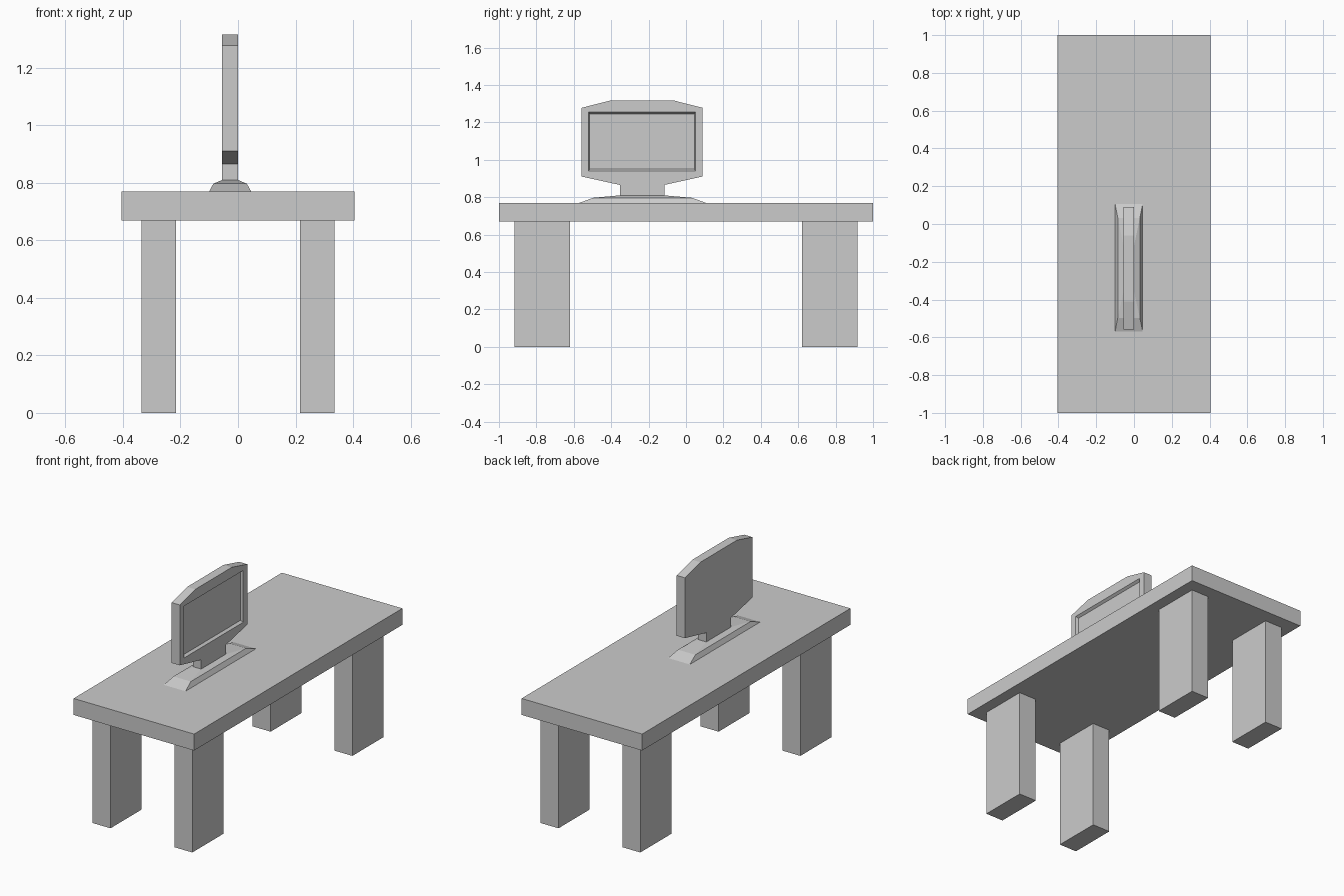
import bpy, bmesh

if "Cube" in bpy.data.objects:
    bpy.data.objects.remove(bpy.data.objects["Cube"])


def loft(name, rings):
    """Closed solid through matching rings of points, capped at both ends."""
    bm = bmesh.new()
    loops = [[bm.verts.new(p) for p in ring] for ring in rings]
    n = len(loops[0])
    for a, b in zip(loops, loops[1:]):
        for i in range(n):
            j = (i + 1) % n
            bm.faces.new((a[i], a[j], b[j], b[i]))
    bm.faces.new(loops[0][::-1])
    bm.faces.new(loops[-1])
    bmesh.ops.recalc_face_normals(bm, faces=bm.faces)
    mesh = bpy.data.meshes.new(name)
    bm.to_mesh(mesh)
    bm.free()
    obj = bpy.data.objects.new(name, mesh)
    bpy.context.collection.objects.link(obj)
    return obj


def rect(a0, a1, b0, b1):
    return [(a0, b0), (a1, b0), (a1, b1), (a0, b1)]


def ring_z(points, z):
    return [(x, y, z) for x, y in points]


def ring_x(points, x):
    return [(x, y, z) for y, z in points]


def box(name, x0, x1, y0, y1, z0, z1):
    r = rect(x0, x1, y0, y1)
    return loft(name, [ring_z(r, z0), ring_z(r, z1)])


# Table top and four legs
box("table_top", -0.405, 0.405, -1, 1, 0.67, 0.77)
for sx, side in ((-1, "left"), (1, "right")):
    for sy, end in ((-1, "front"), (1, "back")):
        xs = sorted((sx * 0.215, sx * 0.335))
        ys = sorted((sy * 0.62, sy * 0.917))
        box(f"{end}_{side}_leg", *xs, *ys, 0, 0.67)

# Stepped, sloping monitor foot
loft("monitor_base", [
    ring_z(rect(-0.10, 0.046, -0.57, 0.106), 0.77),
    ring_z(rect(-0.086, 0.031, -0.497, 0.033), 0.797),
    ring_z(rect(-0.055, 0.0, -0.356, -0.117), 0.81),
])

# Monitor housing and neck, one mirrored side profile pushed along x
MID = -0.235
half = [(0.119, 0.81), (0.119, 0.866), (0.324, 0.911), (0.324, 1.278), (0.175, 1.316)]
profile = [(MID + y, z) for y, z in half] + [(MID - y, z) for y, z in reversed(half)]
monitor = loft("monitor", [ring_x(profile, -0.055), ring_x(profile, 0.0)])

# Recessed screen on the +x face
cutter = loft("screen_cutter", [
    ring_x(rect(-0.515, 0.045, 0.95, 1.245), -0.015),
    ring_x(rect(-0.52, 0.05, 0.94, 1.255), 0.0),
    ring_x(rect(-0.52, 0.05, 0.94, 1.255), 0.02),
])
cutter.hide_render = True
cut = monitor.modifiers.new("screen", "BOOLEAN")
cut.operation = "DIFFERENCE"
cut.object = cutter
bpy.context.view_layer.objects.active = monitor
bpy.ops.object.modifier_apply(modifier=cut.name)
bpy.data.objects.remove(cutter)
